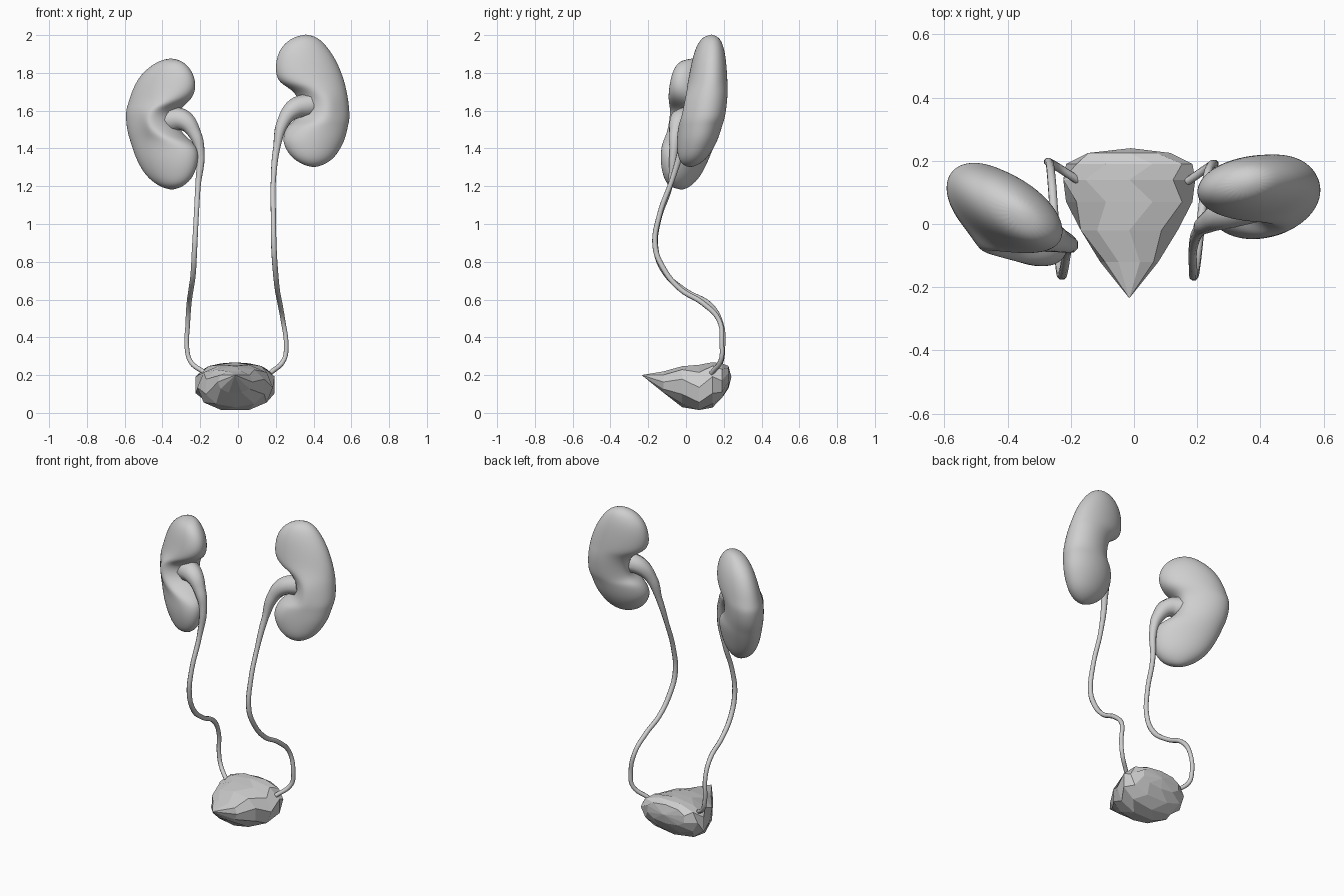
import bpy
import bmesh
import math

cube = bpy.data.objects.get("Cube")
if cube:
    bpy.data.objects.remove(cube, do_unlink=True)

# One plain grey for every part
grey = bpy.data.materials.new("light_grey")
grey.use_nodes = True
grey.diffuse_color = (0.62, 0.62, 0.62, 1)
shader = next(n for n in grey.node_tree.nodes if n.type == "BSDF_PRINCIPLED")
shader.inputs["Base Color"].default_value = grey.diffuse_color
shader.inputs["Roughness"].default_value = 0.6


def shade_smooth(obj):
    bpy.ops.object.select_all(action="DESELECT")
    obj.select_set(True)
    bpy.context.view_layer.objects.active = obj
    bpy.ops.object.shade_smooth()


def circle(sides, turn=0.0):
    """Unit circle points used for every cross-section."""
    for i in range(sides):
        angle = math.tau * (i + turn) / sides
        yield math.cos(angle), math.sin(angle)


def loft(name, first_pole, rings, last_pole):
    """Skin a closed body from pole to pole through a stack of rings."""
    bm = bmesh.new()
    start = bm.verts.new(first_pole)
    end = bm.verts.new(last_pole)
    loops = [[bm.verts.new(co) for co in ring] for ring in rings]
    count = len(loops[0])
    for i in range(count):
        j = (i + 1) % count
        bm.faces.new((start, loops[0][i], loops[0][j]))
        bm.faces.new((end, loops[-1][j], loops[-1][i]))
        for upper, lower in zip(loops, loops[1:]):
            bm.faces.new((upper[i], lower[i], lower[j], upper[j]))
    bmesh.ops.recalc_face_normals(bm, faces=bm.faces)
    mesh = bpy.data.meshes.new(name)
    bm.to_mesh(mesh)
    bm.free()
    mesh.materials.append(grey)
    obj = bpy.data.objects.new(name, mesh)
    bpy.context.collection.objects.link(obj)
    return obj


def kidney(name, side, top, rows, bottom, middle, slant):
    """Bean from rows of height, x range, y range and front hollow depth."""
    rings = []
    for z, x0, x1, y0, y1, hollow in rows:
        ring = []
        for c, s in circle(24):
            x = (x0 + x1) / 2 + c * (x1 - x0) / 2
            y = (y0 + y1) / 2 + s * (y1 - y0) / 2 + slant * (x - middle)
            # the hollow presses in only from the inner front
            press = max(0, -side * c - s) ** 2 / 2
            ring.append((x + side * hollow * press, y, z))
        rings.append(ring)
    obj = loft(name, top, rings, bottom)
    rounding = obj.modifiers.new("rounding", "SUBSURF")
    rounding.levels = rounding.render_levels = 2
    shade_smooth(obj)


def ureter(name, points):
    """Tapered tube through points of x, y, z and radius."""
    curve = bpy.data.curves.new(name, "CURVE")
    curve.dimensions = "3D"
    curve.bevel_depth = 1
    curve.bevel_resolution = 2
    curve.resolution_u = 6
    curve.use_fill_caps = True
    spline = curve.splines.new("BEZIER")
    spline.bezier_points.add(len(points) - 1)
    for knot, (x, y, z, radius) in zip(spline.bezier_points, points):
        knot.co = (x, y, z)
        knot.radius = radius
        knot.handle_left_type = knot.handle_right_type = "AUTO"
    curve.materials.append(grey)
    obj = bpy.data.objects.new(name, curve)
    bpy.context.collection.objects.link(obj)
    shade_smooth(obj)
    bpy.ops.object.convert(target="MESH")


# Left kidney, the higher one
kidney("left_kidney", 1, (.36, .135, 2.006), [
    (1.985, .28, .43, .085, .185, 0),
    (1.93, .22, .48, .055, .207, 0),
    (1.86, .198, .525, .035, .216, 0),
    (1.78, .198, .557, .018, .22, 0),
    (1.74, .22, .568, .008, .22, .02),
    (1.71, .27, .575, .003, .218, .04),
    (1.66, .3, .585, -.01, .215, .07),
    (1.58, .3, .593, -.025, .205, .07),
    (1.545, .28, .59, -.035, .197, .05),
    (1.52, .245, .584, -.042, .19, .03),
    (1.46, .235, .572, -.048, .173, 0),
    (1.41, .243, .55, -.048, .152, 0),
    (1.35, .283, .512, -.042, .114, 0),
    (1.315, .34, .46, -.02, .07, 0),
], (.4, .02, 1.298), .4, .1)

# Right kidney, lower and turned so its hollow faces forward
kidney("right_kidney", -1, (-.355, .04, 1.88), [
    (1.86, -.43, -.285, -.02, .1, 0),
    (1.8, -.512, -.233, -.05, .14, 0),
    (1.72, -.557, -.218, -.068, .16, 0),
    (1.66, -.577, -.23, -.078, .165, .03),
    (1.625, -.587, -.265, -.083, .166, .07),
    (1.59, -.597, -.29, -.088, .166, .1),
    (1.52, -.592, -.29, -.096, .156, .1),
    (1.47, -.582, -.26, -.1, .145, .07),
    (1.44, -.572, -.23, -.105, .14, .03),
    (1.4, -.56, -.208, -.108, .132, 0),
    (1.33, -.535, -.208, -.108, .11, 0),
    (1.25, -.487, -.233, -.092, .08, 0),
    (1.2, -.42, -.285, -.07, .04, 0),
], (-.35, -.02, 1.178), -.4, -.4)

# Ureters: wide funnel in each kidney hollow, then a long thin tube
ureter("left_ureter", [
    (.38, .07, 1.63, .065),
    (.3, .04, 1.61, .055),
    (.24, .01, 1.54, .036),
    (.206, -.02, 1.41, .02),
    (.187, -.075, 1.23, .014),
    (.187, -.14, 1.05, .014),
    (.19, -.163, .88, .015),
    (.197, -.12, .765, .015),
    (.208, -.03, .655, .014),
    (.222, .09, .58, .014),
    (.238, .175, .49, .013),
    (.255, .19, .36, .013),
    (.243, .185, .28, .013),
    (.17, .135, .21, .013),
])
ureter("right_ureter", [
    (-.37, .01, 1.55, .07),
    (-.29, -.03, 1.55, .057),
    (-.23, -.055, 1.48, .037),
    (-.2, -.065, 1.38, .024),
    (-.212, -.085, 1.2, .015),
    (-.222, -.145, 1.02, .014),
    (-.23, -.16, .87, .015),
    (-.237, -.11, .74, .015),
    (-.25, 0, .645, .014),
    (-.26, .13, .57, .014),
    (-.266, .187, .47, .013),
    (-.27, .195, .34, .013),
    (-.25, .185, .27, .013),
    (-.18, .14, .215, .013),
])

# Bladder: faceted teardrop, rows of y, half width, low and high z
sections = [
    (-.12, .092, .105, .222),
    (-.02, .16, .03, .247),
    (.07, .2, .01, .26),
    (.14, .218, .028, .268),
    (.19, .2, .075, .266),
    (.225, .135, .13, .248),
]


def squared(value):
    """Push a circle coordinate outward for a boxier section."""
    return math.copysign(abs(value) ** 0.85, value)


rings = []
for row, (y, half, low, high) in enumerate(sections):
    rings.append([(-.015 + squared(c) * half, y,
                   (low + high) / 2 + squared(s) * (high - low) / 2)
                  for c, s in circle(10, 0.5 * (row % 2))])
loft("bladder", (-.015, -.235, .2), rings, (-.01, .24, .19))
